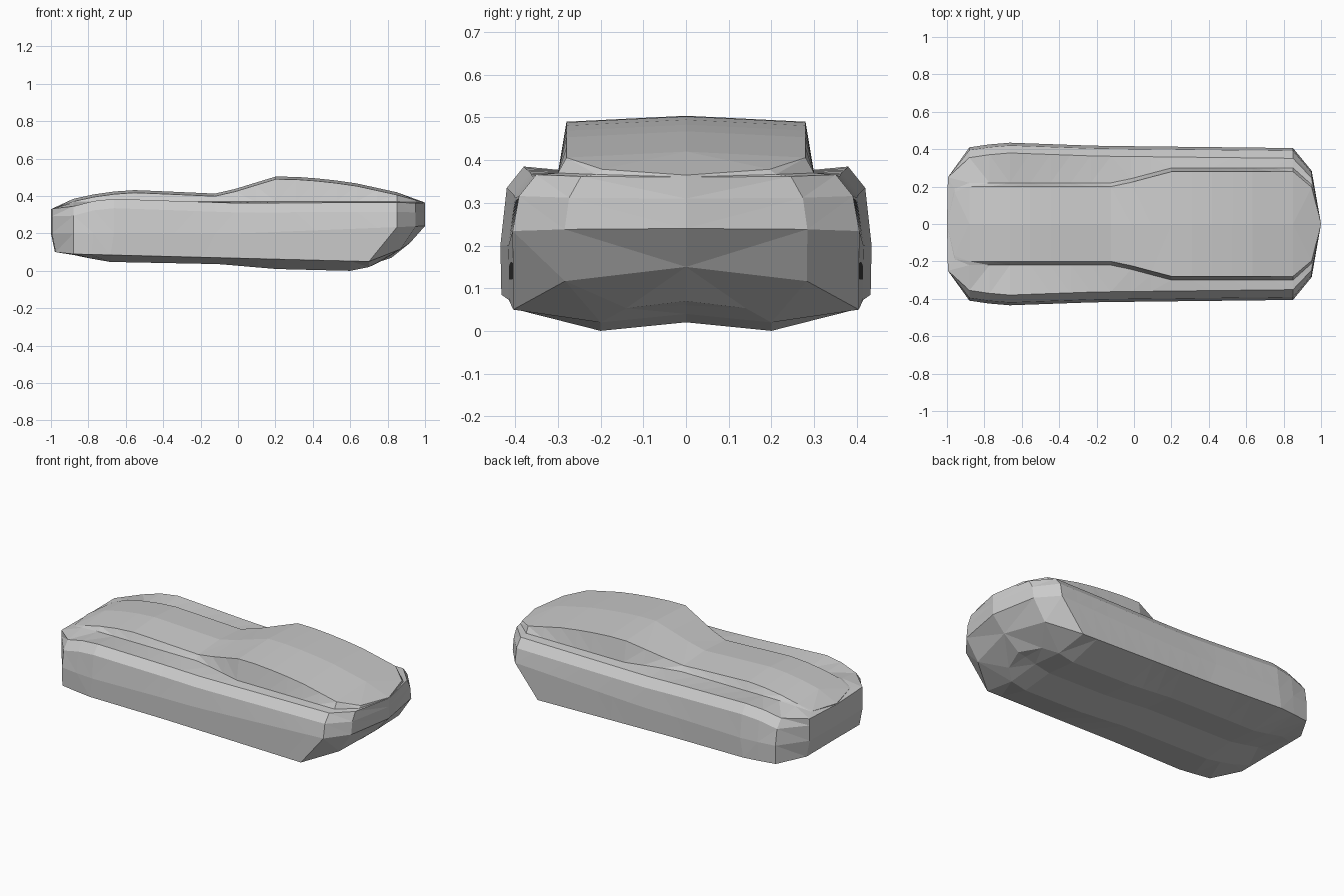
import bpy, bmesh

if "Cube" in bpy.data.objects:
    bpy.data.objects.remove(bpy.data.objects["Cube"])

# Side profiles and plan curves, each as (x, value) keys along the car
TOP = [(-.88, .385), (-.72, .42), (-.55, .432), (-.1, .412), (.2, .504), (.35, .502), (.6, .475), (.85, .42)]
CREST = [(-.88, .345), (-.72, .387), (0, .362), (.85, .366)]
KEEL = [(-.88, .085), (-.7, .048), (-.1, .036), (.2, .01), (.6, 0), (.7, .02)]
WIDTH = [(-.88, .41), (-.7, .436), (-.2, .418), (.85, .406)]
CABIN = [(-.1, .2), (.2, .28)]
SILL = [(-.88, .09), (.7, .05)]
TAIL_X = [(.07, .82), (.15, .92), (.24, 1), (.37, 1)]  # keyed by height
# End heights of the nine lengthwise rails, roof to floor
NOSE_Z = [.33, .33, .33, .325, .29, .2, .105, .105, .105]
TAIL_Z = [.365, .365, .365, .36, .31, .24, .15, .07, .07]
STEPS = 16


def at(keys, x):
    """Linear value of a curve at x, held constant past its ends."""
    for (x0, v0), (x1, v1) in zip(keys, keys[1:]):
        if x <= x1:
            return v0 + (v1 - v0) * max(0, x - x0) / (x1 - x0)
    return keys[-1][1]


def section(x):
    """Half cross-section (y, z) from the top centre down to the floor centre."""
    top, crest, keel = at(TOP, x), at(CREST, x), at(KEEL, x)
    w, cab = at(WIDTH, x), at(CABIN, x)
    return [(0, top),                                  # centre line
            (cab, top - .014),                         # hood crease, roof edge
            (cab + .02, min(top - .02, .37)),          # hood gutter, window base
            (w - .055, crest),                         # fender crest
            (w - .015, crest - .05),                   # belt line
            (w, .2 + .04 * max(0, x)),                 # widest line
            (w - .003, at(SILL, x)),                   # sill
            (.2, keel),                                # floor keel
            (0, keel + .02)]                           # floor centre


def rail(i):
    """One lengthwise rail from nose centre to tail centre."""
    tail_end = .70 if i >= 6 else .85
    side = []
    for k in range(STEPS + 1):
        x = -.88 + (tail_end + .88) * k / STEPS
        side.append((x, *section(x)[i]))
    nose_z, tail_z = NOSE_Z[i], TAIL_Z[i]
    nose_x = -1 if nose_z > .15 else -.98
    tail_x = at(TAIL_X, tail_z)
    # rounded corners between flank and the two ends
    first, last = side[0], side[-1]
    corner_x = -.96 if i < 3 or i > 6 else nose_x + .005
    nose_corner = (corner_x, min(.25, first[1] * .85), (first[2] + 2 * nose_z) / 3)
    tail_corner = (tail_x - .05, last[1] * .7, (last[2] + 2 * tail_z) / 3)
    return [(nose_x, 0, nose_z), nose_corner] + side + [tail_corner, (tail_x, 0, tail_z)]


# Body shell: loft the rails on both sides and weld the centre line
bm = bmesh.new()
rails = [rail(i) for i in range(9)]
for sign in (1, -1):
    grid = [[bm.verts.new((x, y * sign, z)) for x, y, z in r] for r in rails]
    for upper, lower in zip(grid, grid[1:]):
        for i in range(len(upper) - 1):
            bm.faces.new((upper[i], upper[i + 1], lower[i + 1], lower[i]))
bmesh.ops.remove_doubles(bm, verts=bm.verts[:], dist=0.0005)
bmesh.ops.dissolve_degenerate(bm, edges=bm.edges[:], dist=0.0001)
bmesh.ops.triangulate(bm, faces=bm.faces[:])
bmesh.ops.recalc_face_normals(bm, faces=bm.faces[:])
mesh = bpy.data.meshes.new("car_body")
bm.to_mesh(mesh)
bm.free()
body = bpy.data.objects.new("car_body", mesh)
bpy.context.collection.objects.link(body)
